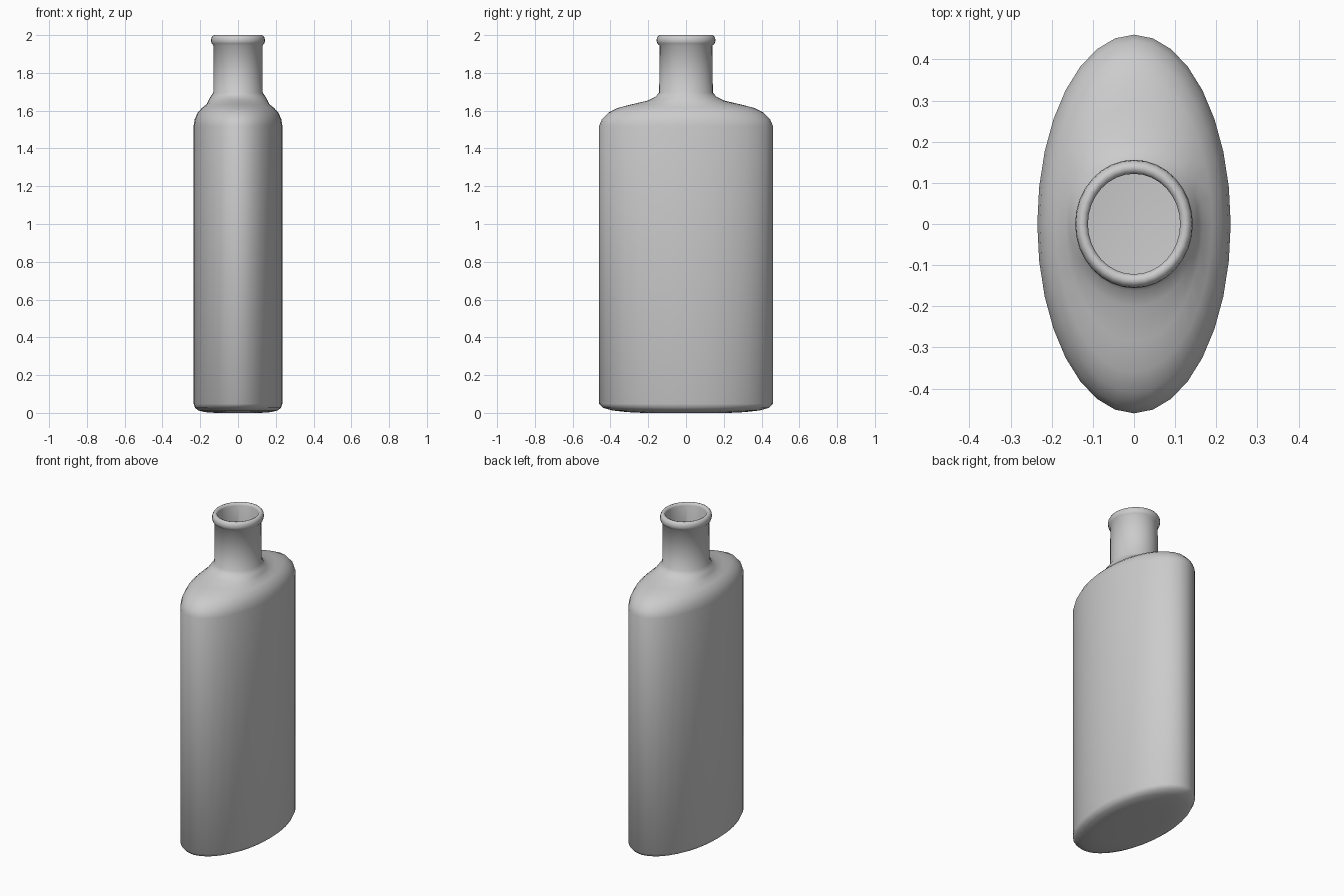
import bpy, bmesh, math

if "Cube" in bpy.data.objects:
    bpy.data.objects.remove(bpy.data.objects["Cube"])

SEGMENTS = 32

# Cross-sections as (half width x, half depth y, height z)
OUTSIDE = [
    (0.12, 0.23, 0.0), (0.175, 0.31, 0.004), (0.21, 0.39, 0.013),
    (0.228, 0.44, 0.027), (0.235, 0.46, 0.048),           # rounded base
    (0.235, 0.46, 1.52), (0.229, 0.445, 1.555), (0.214, 0.41, 1.59),
    (0.19, 0.36, 1.615), (0.166, 0.285, 1.634),           # shoulder
    (0.157, 0.2, 1.654), (0.146, 0.163, 1.673), (0.131, 0.142, 1.695),
    (0.130, 0.140, 1.945),                                # neck
    (0.139, 0.151, 1.955), (0.143, 0.156, 1.970),
    (0.141, 0.154, 1.985), (0.135, 0.147, 1.996),
    (0.126, 0.138, 2.0), (0.116, 0.127, 1.996),           # rolled lip
]
INSIDE = [
    (0.112, 0.122, 1.985), (0.112, 0.122, 1.68),
    (0.14, 0.27, 1.61), (0.19, 0.39, 1.57), (0.215, 0.44, 1.51),
    (0.215, 0.44, 0.05), (0.17, 0.35, 0.025),
]


def ring(bm, rx, ry, z):
    angles = [2 * math.pi * i / SEGMENTS for i in range(SEGMENTS)]
    return [bm.verts.new((rx * math.cos(a), ry * math.sin(a), z)) for a in angles]


# Flask: one continuous loft up the outside, over the lip and down the inside
bm = bmesh.new()
rings = [ring(bm, *section) for section in OUTSIDE + INSIDE]
for low, high in zip(rings, rings[1:]):
    for i in range(SEGMENTS):
        j = (i + 1) % SEGMENTS
        bm.faces.new((low[i], low[j], high[j], high[i]))
bm.faces.new(rings[0][::-1])   # underside
bm.faces.new(rings[-1])        # inner floor
bmesh.ops.recalc_face_normals(bm, faces=bm.faces)

mesh = bpy.data.meshes.new("flask_bottle")
bm.to_mesh(mesh)
bm.free()
bottle = bpy.data.objects.new("flask_bottle", mesh)
bpy.context.collection.objects.link(bottle)

# Plain grey
grey = bpy.data.materials.new("light grey")
grey.diffuse_color = (0.6, 0.6, 0.6, 1)
grey.use_nodes = True
grey.node_tree.nodes["Principled BSDF"].inputs["Base Color"].default_value = grey.diffuse_color
mesh.materials.append(grey)

bpy.context.view_layer.objects.active = bottle
bottle.select_set(True)
bpy.ops.object.shade_smooth_by_angle(angle=math.radians(50))
